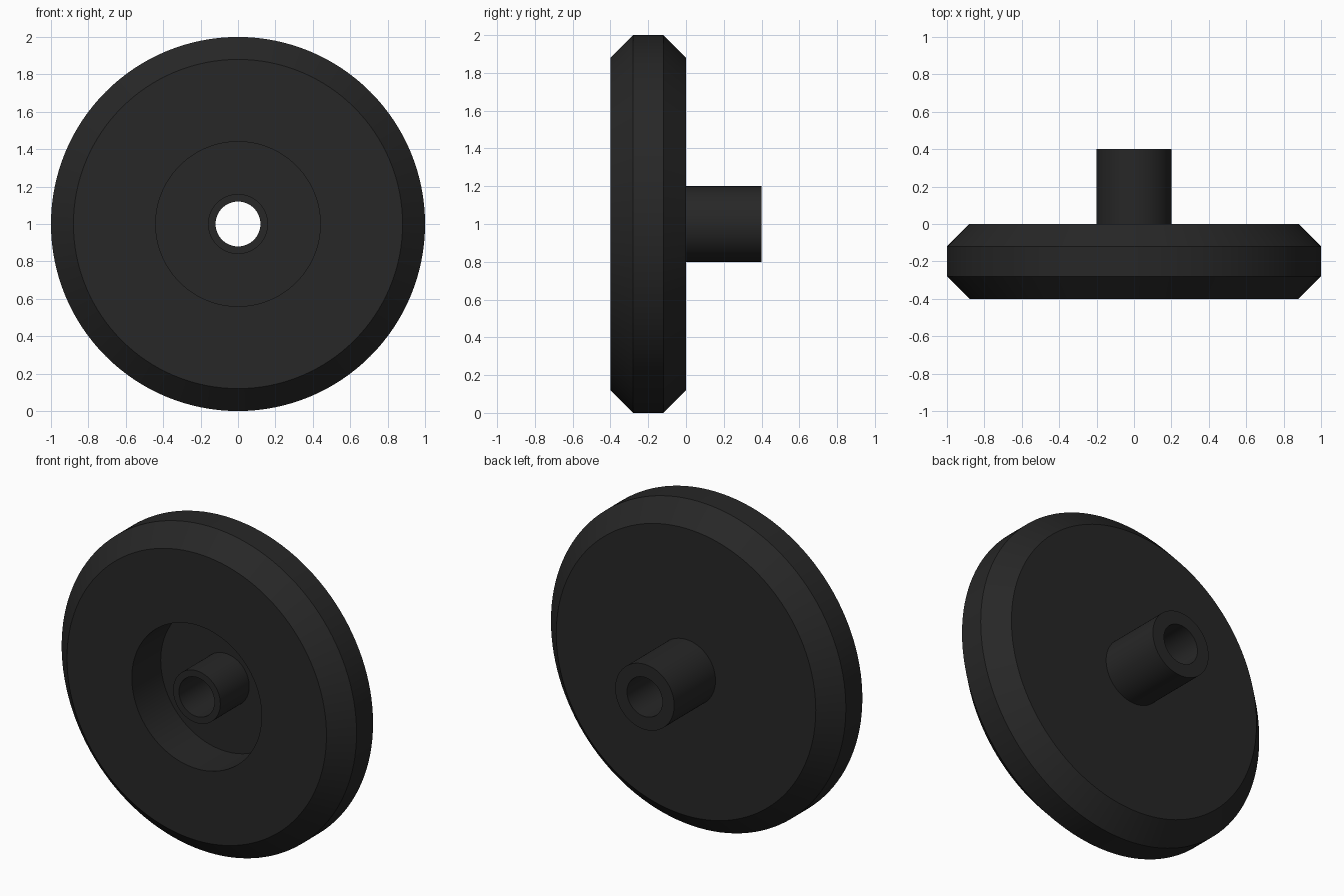
import bpy, bmesh, math

if "Cube" in bpy.data.objects:
    bpy.data.objects.remove(bpy.data.objects["Cube"])

SEGMENTS = 128
AXIS_Z = 1.0

rubber = bpy.data.materials.new("charcoal black")
rubber.diffuse_color = (0.02, 0.02, 0.02, 1.0)
rubber.use_nodes = True
rubber.node_tree.nodes["Principled BSDF"].inputs["Base Color"].default_value = rubber.diffuse_color

# Closed half-section of the wheel as (radius, y)
section = [
    (0.12, -0.40), (0.16, -0.40),                # front hub rim
    (0.16, -0.12), (0.44, -0.12),                # recess floor
    (0.44, -0.40), (0.88, -0.40),                # front face
    (1.00, -0.28), (1.00, -0.12), (0.88, 0.00),  # chamfered tread
    (0.20, 0.00), (0.20, 0.40), (0.12, 0.40),    # rear hub sleeve
]


def lathe(name, profile, material):
    """Revolve a closed section around the y axis."""
    bm = bmesh.new()
    rings = []
    for i in range(SEGMENTS):
        a = 2 * math.pi * i / SEGMENTS
        rings.append([bm.verts.new((r * math.cos(a), y, AXIS_Z + r * math.sin(a)))
                      for r, y in profile])
    n = len(profile)
    for i in range(SEGMENTS):
        a, b = rings[i], rings[(i + 1) % SEGMENTS]
        for j in range(n):
            k = (j + 1) % n
            bm.faces.new((a[j], a[k], b[k], b[j]))
    bmesh.ops.recalc_face_normals(bm, faces=bm.faces)
    mesh = bpy.data.meshes.new(name)
    bm.to_mesh(mesh)
    bm.free()
    mesh.materials.append(material)
    obj = bpy.data.objects.new(name, mesh)
    bpy.context.collection.objects.link(obj)
    bpy.context.view_layer.objects.active = obj
    obj.select_set(True)
    bpy.ops.object.shade_smooth_by_angle(angle=math.radians(30))
    return obj


lathe("wheel_with_hub", section, rubber)
